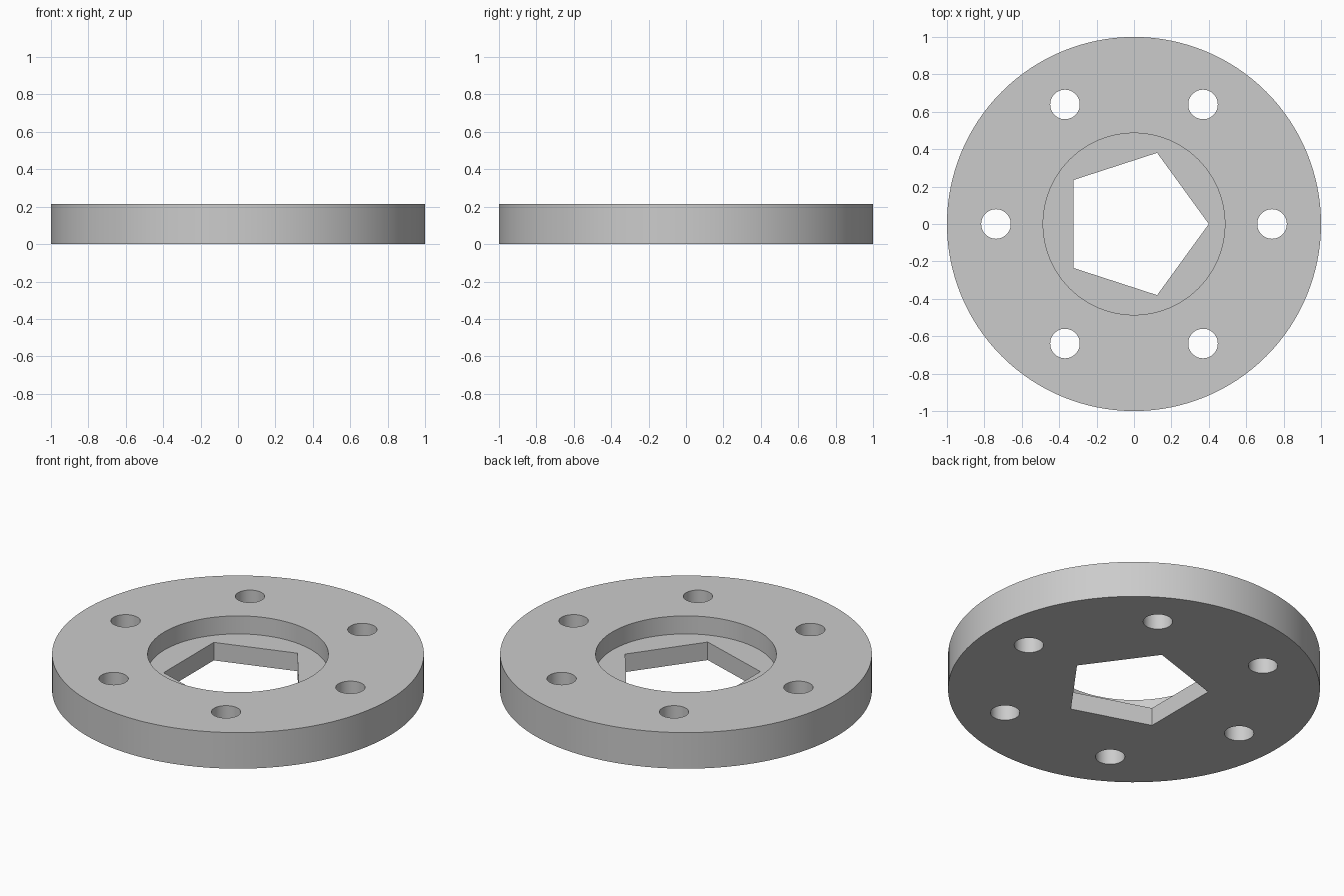
import bpy
from math import cos, sin, radians, tau

THICKNESS = 0.214
FLOOR = THICKNESS / 2
OVERCUT = 0.1

cube = bpy.data.objects.get("Cube")
if cube:
    bpy.data.objects.remove(cube, do_unlink=True)

metal = bpy.data.materials.new("plain grey")
metal.use_nodes = True
colour = (0.6, 0.6, 0.6, 1)
metal.diffuse_color = colour
metal.node_tree.nodes["Principled BSDF"].inputs["Base Color"].default_value = colour


def prism(name, sides, radius, bottom, top, x=0, y=0):
    """Upright prism with its first corner pointing along +x."""
    bpy.ops.mesh.primitive_cylinder_add(
        vertices=sides, radius=radius, depth=top - bottom,
        location=(x, y, (bottom + top) / 2), rotation=(0, 0, -tau / 4))
    obj = bpy.context.object
    bpy.ops.object.transform_apply(location=True, rotation=True, scale=True)
    obj.name = name
    obj.data.materials.append(metal)
    return obj


def cut(target, cutter):
    """Subtract the cutter from the target and discard it."""
    mod = target.modifiers.new("cut", "BOOLEAN")
    mod.operation = "DIFFERENCE"
    mod.solver = "EXACT"
    mod.object = cutter
    bpy.context.view_layer.objects.active = target
    bpy.ops.object.modifier_apply(modifier=mod.name)
    bpy.data.objects.remove(cutter, do_unlink=True)


# Round flange plate
flange = prism("flange_plate", 128, 1, 0, THICKNESS)

# Round recess in the upper half, then the five-sided bore through its floor
cut(flange, prism("recess_cutter", 96, 0.486, FLOOR, THICKNESS + OVERCUT))
cut(flange, prism("bore_cutter", 5, 0.4, -OVERCUT, THICKNESS + OVERCUT))

# Ring of six bolt holes
for i in range(6):
    angle = i * tau / 6
    cut(flange, prism("bolt_hole_cutter", 48, 0.079, -OVERCUT, THICKNESS + OVERCUT,
                      0.738 * cos(angle), 0.738 * sin(angle)))

# Smooth round walls, crisp edges
bpy.ops.object.select_all(action="DESELECT")
flange.select_set(True)
bpy.context.view_layer.objects.active = flange
bpy.ops.object.shade_smooth_by_angle(angle=radians(30))
